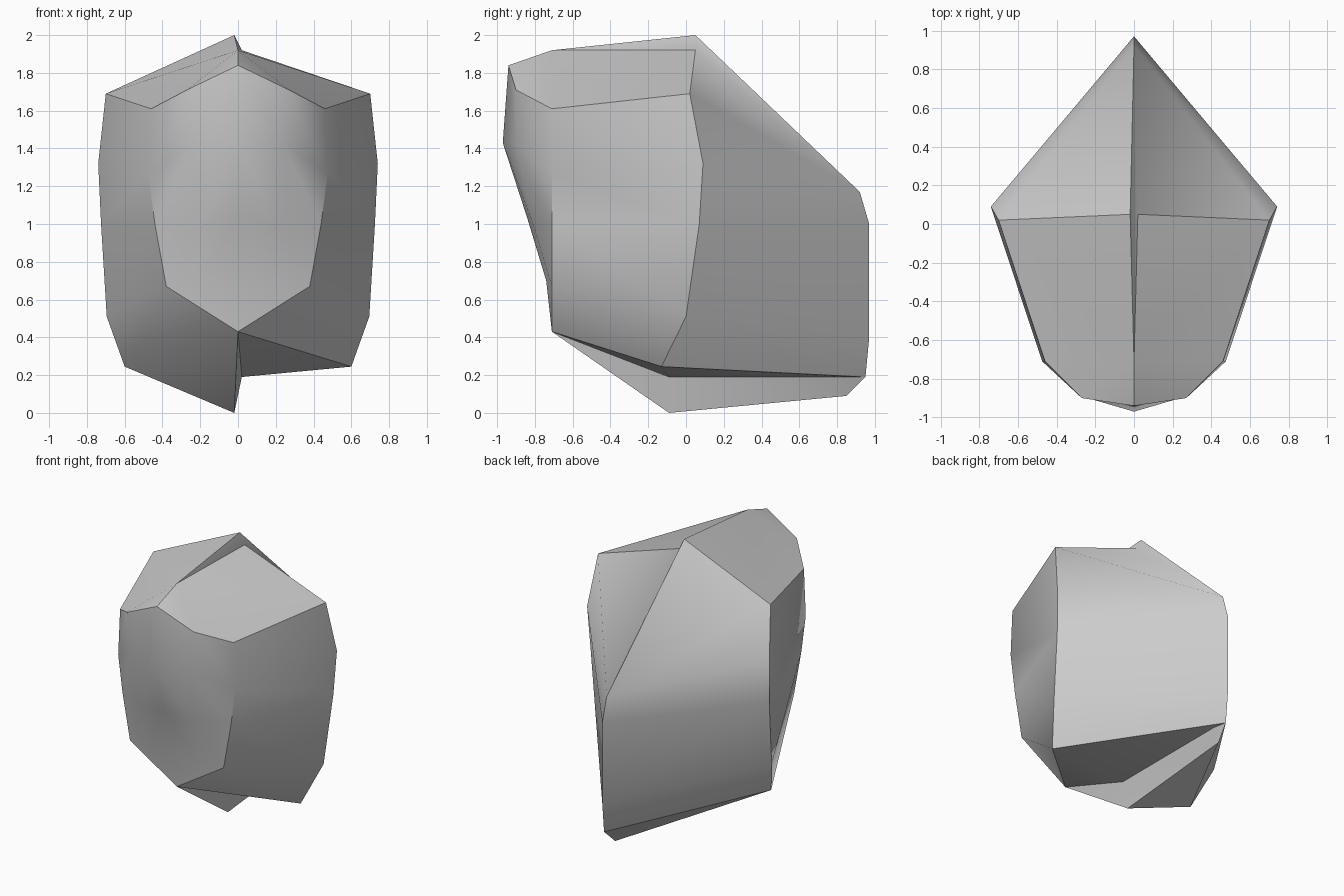
import bpy, bmesh, math
from mathutils import Vector

if "Cube" in bpy.data.objects:
    bpy.data.objects.remove(bpy.data.objects["Cube"])

# One flat grey for the whole shell
grey = bpy.data.materials.new("light_grey")
grey.diffuse_color = (0.6, 0.6, 0.6, 1.0)
grey.use_nodes = True
grey.node_tree.nodes["Principled BSDF"].inputs["Base Color"].default_value = grey.diffuse_color


def half_rows(peak_z, keel_z, heel_z):
    """Rows from ridge to keel; columns run nose, cheek, shoulder, side, spine."""
    brow, chin = (0, -.71, 1.92), (0, -.71, .43)
    peak = (.02, .05, peak_z)
    return [
        [brow, brow, brow, peak, peak],
        [(0, -.94, 1.84), (.27, -.90, 1.71), (.46, -.71, 1.61), (.70, .02, 1.69), peak],
        [(0, -.97, 1.43), (.24, -.90, 1.42), (.475, -.71, 1.27), (.74, .09, 1.32), (0, .92, 1.17)],
        [(0, -.84, 1.03), (.20, -.81, 1.00), (.44, -.71, 1.00), (.725, .07, 1.00), (0, .97, 1.00)],
        [(0, -.74, .74), (.19, -.74, .70), (.38, -.71, .67), (.695, .00, .51), (0, .97, .40)],
        [chin, chin, chin, (.60, -.13, .245), (0, .95, .19)],
        [chin, chin, chin, (.02, -.09, keel_z), (.02, .85, heel_z)],
    ]


bm = bmesh.new()
cache = {}


def vert(p, side):
    key = (round(p[0] * side, 3), p[1], p[2])
    if key not in cache:
        cache[key] = bm.verts.new(key)
    return cache[key]


# Right half sits a little lower at the ridge and higher at the keel than the left
for side, rows in ((1, half_rows(1.92, .19, .19)), (-1, half_rows(2.0, 0.0, .09))):
    for upper, lower in zip(rows, rows[1:]):
        for c in range(4):
            loop = []
            for p in (upper[c], lower[c], lower[c + 1], upper[c + 1]):
                v = vert(p, side)
                if v not in loop:
                    loop.append(v)
            if len(loop) > 2:
                bm.faces.new(loop)

# Close the narrow steps along the ridge and keel
bmesh.ops.holes_fill(bm, edges=[e for e in bm.edges if e.is_boundary], sides=0)
bmesh.ops.triangulate(bm, faces=[f for f in bm.faces if len(f.verts) > 4])
bmesh.ops.recalc_face_normals(bm, faces=bm.faces[:])

mesh = bpy.data.meshes.new("faceted_shell")
bm.to_mesh(mesh)
bm.free()
mesh.materials.append(grey)
shell = bpy.data.objects.new("faceted_shell", mesh)
bpy.context.collection.objects.link(shell)

# Soft facets with crisp rims
bpy.context.view_layer.objects.active = shell
shell.select_set(True)
bpy.ops.object.shade_smooth_by_angle(angle=math.radians(40))
